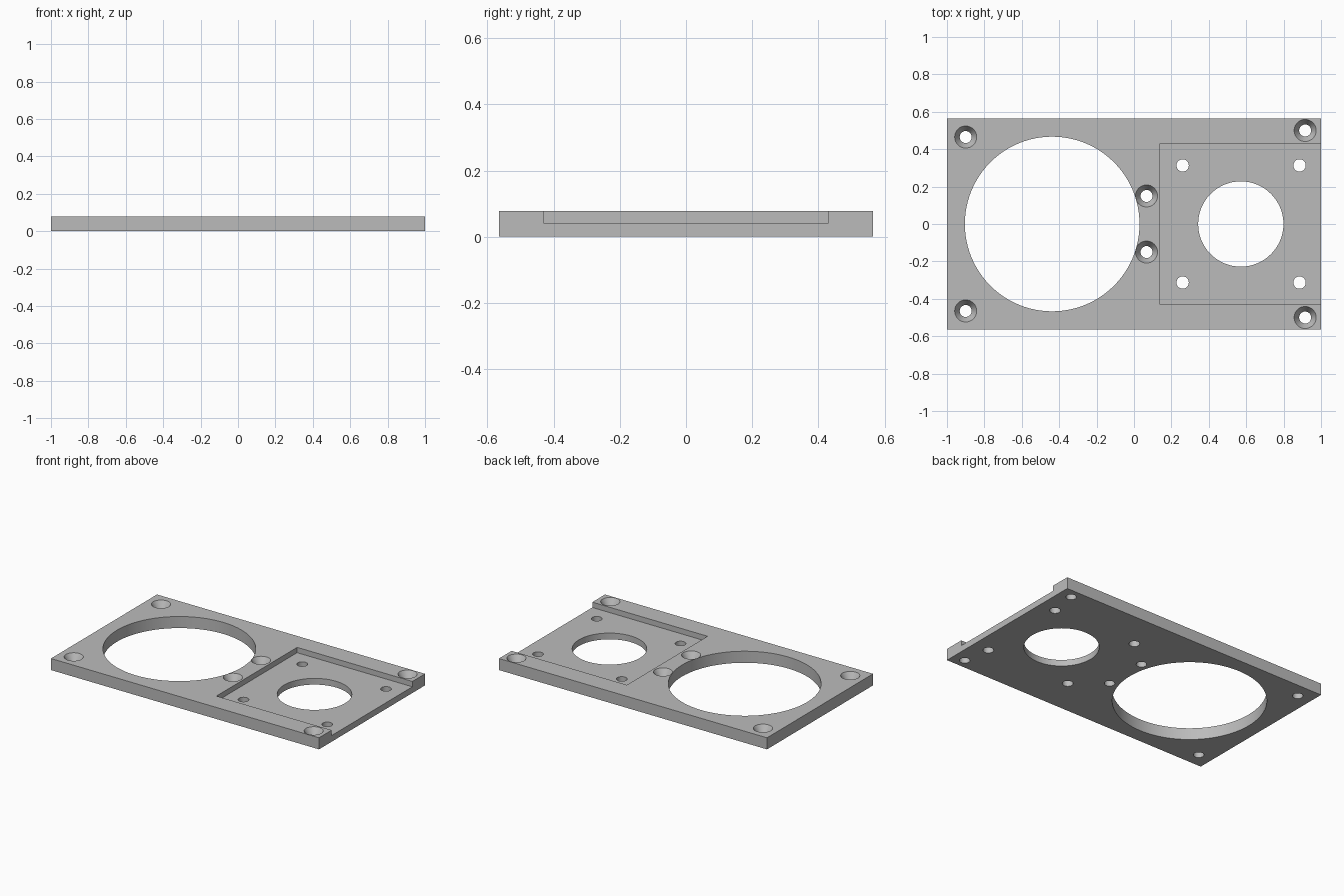
import bpy
import bmesh
from mathutils import Matrix

if "Cube" in bpy.data.objects:
    bpy.data.objects.remove(bpy.data.objects["Cube"], do_unlink=True)

THICK, FLOOR = 0.078, 0.042

grey = bpy.data.materials.new("plain grey")
grey.use_nodes = True
grey.diffuse_color = (0.5, 0.5, 0.5, 1)
grey.node_tree.nodes["Principled BSDF"].inputs["Base Color"].default_value = (0.5, 0.5, 0.5, 1)


def finish(name, bm):
    mesh = bpy.data.meshes.new(name)
    bm.to_mesh(mesh)
    bm.free()
    mesh.materials.append(grey)
    obj = bpy.data.objects.new(name, mesh)
    bpy.context.collection.objects.link(obj)
    return obj


def box(name, x0, x1, half_y, z0, z1):
    bm = bmesh.new()
    bmesh.ops.create_cube(bm, size=1)
    bmesh.ops.scale(bm, vec=(x1 - x0, 2 * half_y, z1 - z0), verts=bm.verts)
    bmesh.ops.translate(bm, vec=((x0 + x1) / 2, 0, (z0 + z1) / 2), verts=bm.verts)
    return finish(name, bm)


def revolved(name, x, y, rings, sides):
    """Closed round cutter from (radius, height) rings, bottom to top."""
    bm = bmesh.new()
    loops = []
    for radius, z in rings:
        ring = bmesh.ops.create_circle(bm, segments=sides, radius=radius,
                                       matrix=Matrix.Translation((x, y, z)))
        loops.append(ring["verts"])
    for low, high in zip(loops, loops[1:]):
        for i in range(sides):
            j = (i + 1) % sides
            bm.faces.new((low[i], low[j], high[j], high[i]))
    bm.faces.new(loops[0])
    bm.faces.new(loops[-1])
    bmesh.ops.recalc_face_normals(bm, faces=bm.faces)
    return finish(name, bm)


def straight(radius):
    return [(radius, -0.1), (radius, 0.2)]


# Main plate and the pocket open at its left end
plate = box("mounting_plate", -1, 1, 0.565, 0, THICK)
cutters = [box("pocket_cutter", 0.14, 1.2, 0.43, FLOOR, 0.2)]

# Two large openings
cutters.append(revolved("large_opening_cutter", -0.4375, 0, straight(0.467), 96))
cutters.append(revolved("small_opening_cutter", 0.571, 0, straight(0.228), 64))

# Mirrored screw holes: plain in the pocket, countersunk on the plate
countersink = [(0.032, -0.1), (0.032, THICK - 0.045), (0.059, THICK), (0.059, 0.2)]
for side in (-1, 1):
    for x in (0.26, 0.885):
        cutters.append(revolved("pocket_hole_cutter", x, side * 0.313, straight(0.033), 32))
    for x, y in ((-0.9, 0.465), (0.067, 0.15), (0.915, 0.5)):
        cutters.append(revolved("countersink_cutter", x, side * y, countersink, 32))

for cutter in cutters:
    cutter.hide_render = True
    cutter.hide_set(True)
    cut = plate.modifiers.new(cutter.name, "BOOLEAN")
    cut.operation = "DIFFERENCE"
    cut.solver = "EXACT"
    cut.object = cutter

# Apply the cuts, then smooth the round walls while keeping edges sharp
bpy.ops.object.select_all(action="DESELECT")
plate.select_set(True)
bpy.context.view_layer.objects.active = plate
for name in [m.name for m in plate.modifiers]:
    bpy.ops.object.modifier_apply(modifier=name)
for cutter in cutters:
    bpy.data.objects.remove(cutter, do_unlink=True)
bpy.ops.object.shade_smooth_by_angle(angle=0.5)
